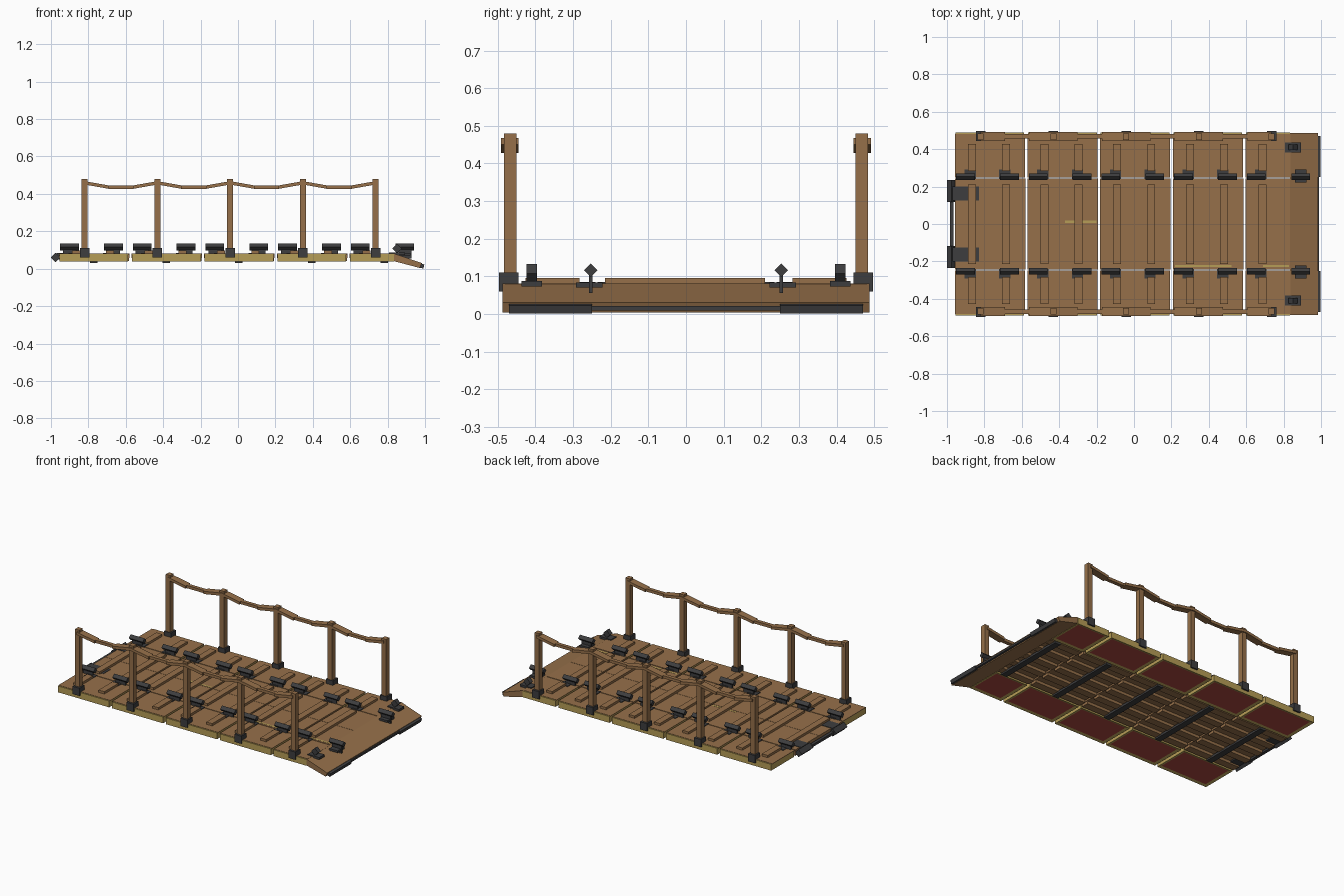
import bpy, bmesh, math
from mathutils import Matrix, Vector

if "Cube" in bpy.data.objects:
    bpy.data.objects.remove(bpy.data.objects["Cube"])


def material(name, rgb):
    m = bpy.data.materials.new(name)
    m.diffuse_color = (*rgb, 1)
    m.use_nodes = True
    m.node_tree.nodes["Principled BSDF"].inputs["Base Color"].default_value = m.diffuse_color
    return m


WOOD = material("brown wood", (0.305, 0.163, 0.068))
IRON = material("dark iron", (0.047, 0.047, 0.049))
OLIVE = material("olive paint", (0.47, 0.34, 0.095))
RED = material("dark red", (0.41, 0.065, 0.05))


class Part:
    """Collects boxes and extruded profiles into one object."""

    def __init__(self, name, *mats):
        self.name, self.mats, self.bm = name, mats, bmesh.new()

    def box(self, x0, x1, y0, y1, z0, z1, rot=None):
        c = Vector(((x0 + x1) / 2, (y0 + y1) / 2, (z0 + z1) / 2))
        m = Matrix.Translation(c) @ (rot or Matrix()) @ Matrix.Diagonal((x1 - x0, y1 - y0, z1 - z0, 1))
        bmesh.ops.create_cube(self.bm, size=1, matrix=m)

    def diamond(self, axis, length, r, centre):
        turn = Matrix.Rotation(math.pi / 4, 4, axis)
        s = r * math.sqrt(2) / 2
        hx, hy = (length / 2, s) if axis == 'X' else (s, length / 2)
        x, y, z = centre
        self.box(x - hx, x + hx, y - hy, y + hy, z - s, z + s, turn)

    def extrude(self, profile, y0, y1):
        a, b = ([self.bm.verts.new((x, y, z)) for x, z in profile] for y in (y0, y1))
        n = len(profile)
        self.bm.faces.new(a)
        self.bm.faces.new(b[::-1])
        for i in range(n):
            self.bm.faces.new((a[i], b[i], b[(i + 1) % n], a[(i + 1) % n]))

    def finish(self, rule=None):
        bmesh.ops.recalc_face_normals(self.bm, faces=self.bm.faces)
        if rule:
            for f in self.bm.faces:
                f.material_index = rule(f)
        me = bpy.data.meshes.new(self.name)
        self.bm.to_mesh(me)
        self.bm.free()
        for m in self.mats:
            me.materials.append(m)
        ob = bpy.data.objects.new(self.name, me)
        bpy.context.collection.objects.link(ob)


PITCH = 0.3885
STARTS = [-0.955 + i * PITCH for i in range(5)]
SPANS = [(x, min(x + 0.368, 0.835)) for x in STARTS]
POSTS = [-0.82 + i * 0.389 for i in range(5)]
SIDES = (-1, 1)


def mirrored(y0, y1, s):
    return (y0, y1) if s > 0 else (-y1, -y0)


# Side floats: olive hull with a red panel framed underneath
floats = Part("side_float", OLIVE, RED)
for x0, x1 in SPANS:
    for s in SIDES:
        floats.box(x0, x1, *mirrored(0.25, 0.488, s), 0.038, 0.079)
floats.bm.normal_update()
bottoms = [f for f in floats.bm.faces if f.normal.z < -0.9]
bmesh.ops.inset_individual(floats.bm, faces=bottoms, thickness=0.025, depth=-0.005)
inner = set(bottoms)
floats.finish(lambda f: 1 if f in inner else 0)

# Wooden boards over the floats, leaving a slim olive margin outside
covers = Part("float_cover", WOOD)
for x0, x1 in SPANS:
    for s in SIDES:
        covers.box(x0 - 0.003, x1 + 0.003, *mirrored(0.248, 0.481, s), 0.077, 0.081)
covers.finish()

# Centre deck boards, two halves per section, on long joists
deck = Part("centre_deck", WOOD)
for x0, x1 in SPANS:
    xa, xb = x0 - 0.003, min(x1 + 0.006, 0.835)
    for s in SIDES:
        deck.box(xa, xb, *mirrored(0.001, 0.243, s), 0.058, 0.081)
    for y in (-0.215, -0.108, 0, 0.108, 0.215):
        deck.box(xa + 0.003, xb - 0.003, y - 0.024, y + 0.024, 0.040, 0.060)
deck.finish()

# Worn olive patches on the centre deck
patches = Part("worn_patch", OLIVE)
for x0, x1, y in ((-0.37, -0.2, 0.012), (0.22, 0.52, -0.225), (0.69, 0.83, -0.225)):
    patches.box(x0, x1, y - 0.006, y + 0.006, 0.080, 0.0818)
patches.finish()

# Raised tread slats
slats = Part("tread_slat", WOOD)
for x0 in STARTS:
    for x in (x0 + 0.088, x0 + 0.27):
        if x > 0.83:
            continue
        slats.box(x - 0.021, x + 0.021, -0.215, 0.21, 0.079, 0.096)
        for s in SIDES:
            slats.box(x - 0.021, x + 0.021, *mirrored(0.283, 0.427, s), 0.079, 0.096)
slats.finish()

# Iron crossbars beneath the centre deck
bars = Part("under_crossbar", IRON)
for x0 in STARTS:
    bars.box(x0 + 0.163, x0 + 0.203, -0.243, 0.243, 0.030, 0.045)
bars.finish()

# Landing ramp with iron lip
ramp = Part("landing_ramp", WOOD)
ramp.extrude([(0.835, 0.081), (0.835, 0.040), (0.972, 0.004), (0.983, 0.030)], -0.487, 0.487)
ramp.finish()
lip = Part("ramp_lip", IRON)
turn = Matrix.Rotation(math.radians(15), 4, 'Y')
for s in SIDES:
    lip.box(0.972, 0.994, *mirrored(0.25, 0.47, s), 0.003, 0.026, turn)
lip.box(0.975, 0.988, -0.25, 0.25, 0.009, 0.021)
lip.finish()

# Clamps along the seams
clamps = Part("seam_clamp", IRON)
for x0 in STARTS:
    for x, d in ((x0 + 0.054, 1), (x0 + 0.289, -1)):
        if x > 0.83:
            continue
        for s in SIDES:
            y = 0.253 * s
            clamps.diamond('X', 0.10, 0.018, (x, y, 0.116))
            clamps.box(x - 0.035, x + 0.035, y - 0.005, y + 0.005, 0.065, 0.105)
            xc = x + d * 0.025
            clamps.box(xc - 0.03, xc + 0.03, *mirrored(0.24, 0.292, s), 0.074, 0.085)
# Clamps on the ramp
x = 0.892
for s in SIDES:
    clamps.diamond('X', 0.10, 0.018, (x, 0.253 * s, 0.116))
    clamps.box(x - 0.035, x + 0.035, *mirrored(0.248, 0.258, s), 0.055, 0.105)
    clamps.box(x - 0.03, x + 0.03, *mirrored(0.222, 0.292, s), 0.070, 0.083)
clamps.finish()

# Mooring cleats beside the ramp
cleats = Part("mooring_cleat", IRON)
for s in SIDES:
    cleats.box(0.808, 0.892, *mirrored(0.383, 0.437, s), 0.073, 0.087)
    cleats.box(0.845, 0.855, *mirrored(0.397, 0.423, s), 0.08, 0.10)
    cleats.diamond('Y', 0.028, 0.025, (0.85, 0.41 * s, 0.108))
cleats.finish()

# Coupling at the left end
coupling = Part("end_coupling", IRON)
for s in SIDES:
    coupling.diamond('Y', 0.118, 0.025, (-0.975, 0.176 * s, 0.06))
    coupling.box(-0.97, -0.89, *mirrored(0.125, 0.2, s), 0.05, 0.084)
    coupling.box(-0.9, -0.83, *mirrored(0.125, 0.2, s), 0.07, 0.083)
coupling.box(-0.985, -0.965, -0.12, 0.12, 0.052, 0.068)
coupling.finish()

# Railing posts and iron sockets
posts, sockets = Part("rail_post", WOOD), Part("post_socket", IRON)
for x in POSTS:
    for s in SIDES:
        posts.box(x - 0.016, x + 0.016, *mirrored(0.45, 0.483, s), 0.07, 0.48)
        sockets.box(x - 0.025, x + 0.025, *mirrored(0.445, 0.497, s), 0.060, 0.110)
posts.finish()
sockets.finish()

# Sagging handrails between posts
rails = Part("sagging_handrail", WOOD)
for a, b in zip(POSTS, POSTS[1:]):
    line = [(a, 0.459), (a + 0.13, 0.436), (b - 0.13, 0.436), (b, 0.459)]
    for i, ((xa, za), (xb, zb)) in enumerate(zip(line, line[1:])):
        w = 0.012 if i == 1 else 0.023
        for s in SIDES:
            rails.extrude([(xa, za - 0.009), (xb, zb - 0.009), (xb, zb + 0.009), (xa, za + 0.009)],
                          0.468 * s - w, 0.468 * s + w)
rails.finish()
